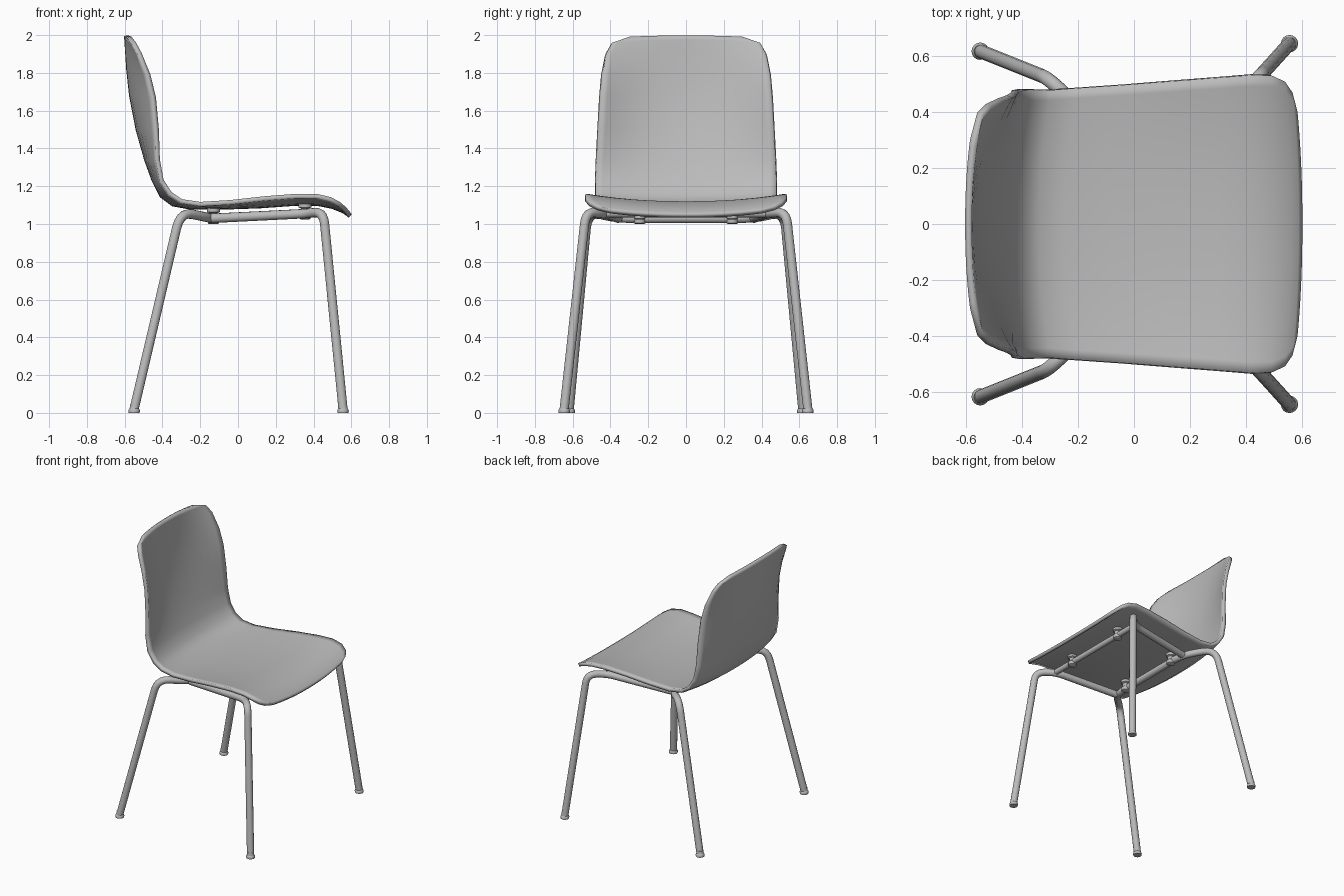
import bpy, bmesh, math
from mathutils import Vector

cube = bpy.data.objects.get("Cube")
if cube:
    bpy.data.objects.remove(cube)

# One neutral grey for the whole chair
grey = bpy.data.materials.new("neutral_grey")
grey.use_nodes = True
grey.diffuse_color = (0.5, 0.5, 0.5, 1)
grey.node_tree.nodes["Principled BSDF"].inputs["Base Color"].default_value = (0.5, 0.5, 0.5, 1)


def finish(name, bm, angle=40):
    bmesh.ops.recalc_face_normals(bm, faces=bm.faces)
    mesh = bpy.data.meshes.new(name)
    bm.to_mesh(mesh)
    bm.free()
    mesh.materials.append(grey)
    ob = bpy.data.objects.new(name, mesh)
    bpy.context.scene.collection.objects.link(ob)
    bpy.ops.object.select_all(action='DESELECT')
    ob.select_set(True)
    bpy.context.view_layer.objects.active = ob
    bpy.ops.object.shade_smooth_by_angle(angle=math.radians(angle))
    return ob


# Shell stations from back top to seat front:
# centre x, centre z, edge x, edge z, half width
stations = [
    (-.592, 1.997, -.575, 1.988, .30),
    (-.59, 1.975, -.55, 1.955, .395),
    (-.587, 1.93, -.52, 1.90, .425),
    (-.58, 1.82, -.475, 1.79, .445),
    (-.565, 1.68, -.445, 1.67, .455),
    (-.53, 1.50, -.43, 1.50, .465),
    (-.485, 1.34, -.425, 1.34, .475),
    (-.445, 1.23, -.405, 1.23, .48),
    (-.405, 1.15, -.36, 1.16, .48),
    (-.345, 1.105, -.30, 1.12, .48),
    (-.25, 1.088, -.20, 1.105, .487),
    (-.08, 1.088, -.04, 1.115, .498),
    (.12, 1.095, .14, 1.135, .512),
    (.30, 1.108, .31, 1.148, .525),
    (.42, 1.108, .42, 1.147, .534),
    (.50, 1.092, .49, 1.13, .532),
    (.555, 1.07, .535, 1.105, .51),
    (.582, 1.053, .56, 1.083, .47),
    (.594, 1.042, .577, 1.065, .40),
]
COLS = 14
bm = bmesh.new()
rows = []
for cx, cz, ex, ez, hw in stations:
    row = []
    for i in range(COLS + 1):
        t = math.sin((i / COLS - .5) * math.pi * .8) / math.sin(math.pi * .4)
        k = abs(t) ** 2.2
        row.append(bm.verts.new((cx + (ex - cx) * k, hw * t, cz + (ez - cz) * k)))
    rows.append(row)
for a, b in zip(rows, rows[1:]):
    for i in range(COLS):
        bm.faces.new((a[i], a[i + 1], b[i + 1], b[i]))
shell = finish("seat_shell", bm)
solid = shell.modifiers.new("thickness", 'SOLIDIFY')
solid.thickness = .024
solid.offset = 0


def rounded(points, bend, steps=5):
    """Replace each inner corner of a path by a quadratic bend."""
    pts = [Vector(p) for p in points]
    out = [pts[0]]
    for a, p, b in zip(pts, pts[1:], pts[2:]):
        r = min(bend, (a - p).length * .48, (b - p).length * .48)
        s, e = p + (a - p).normalized() * r, p + (b - p).normalized() * r
        for i in range(steps + 1):
            u = i / steps
            out.append(s * (1 - u) ** 2 + p * 2 * u * (1 - u) + e * u * u)
    return out + [pts[-1]]


def tube(name, points, radius=.025, bend=.09, sides=12):
    path = rounded(points, bend)
    bm = bmesh.new()
    rings = []
    normal = None
    for i, p in enumerate(path):
        d = (path[min(i + 1, len(path) - 1)] - path[max(i - 1, 0)]).normalized()
        normal = d.orthogonal() if normal is None else normal - d * normal.dot(d)
        normal.normalize()
        side = d.cross(normal)
        rings.append([bm.verts.new(p + radius * (normal * math.cos(2 * math.pi * j / sides)
                                                 + side * math.sin(2 * math.pi * j / sides)))
                      for j in range(sides)])
    for a, b in zip(rings, rings[1:]):
        for j in range(sides):
            k = (j + 1) % sides
            bm.faces.new((a[j], a[k], b[k], b[j]))
    bm.faces.new(rings[0])
    bm.faces.new(rings[-1])
    return finish(name, bm)


def turned(name, x, y, profile, sides=16):
    """Stack of circles given as (radius, z)."""
    bm = bmesh.new()
    rings = [[bm.verts.new((x + r * math.cos(2 * math.pi * j / sides),
                            y + r * math.sin(2 * math.pi * j / sides), z))
              for j in range(sides)] for r, z in profile]
    for a, b in zip(rings, rings[1:]):
        for j in range(sides):
            k = (j + 1) % sides
            bm.faces.new((a[j], a[k], b[k], b[j]))
    bm.faces.new(rings[0])
    bm.faces.new(rings[-1])
    return finish(name, bm)


# Back legs and their cross bar are one bent tube
half = [(-.55, .618, .02), (-.305, .52, 1.065), (-.14, .36, 1.03)]
tube("back_legs", half + [(x, -y, z) for x, y, z in reversed(half)])
tube("front_cross_bar", [(.355, .42, 1.055), (.355, -.42, 1.055)], radius=.02)

foot = [(.029, 0), (.031, .012), (.026, .022), (.019, .028), (.022, .045)]
clamp = [(.022, -.045), (.03, -.04), (.03, -.012), (.022, -.005), (.022, .02), (.034, .026), (.034, .05)]
for s, label in ((1, "back_side"), (-1, "front_side")):
    # Front leg running on into the rail under the seat
    tube("front_leg_" + label,
         [(.556, s * .645, .02), (.452, s * .53, 1.065), (.36, s * .43, 1.055), (-.14, s * .36, 1.03)])
    for x, y, part in ((-.55, .618, "rear_foot_"), (.556, .645, "front_foot_")):
        turned(part + label, x, s * y, foot)
    for x, z, part in ((-.13, 1.04, "rear_clamp_"), (.355, 1.065, "front_clamp_")):
        turned(part + label, x, s * .245, [(r, z + h * .9) for r, h in clamp])
